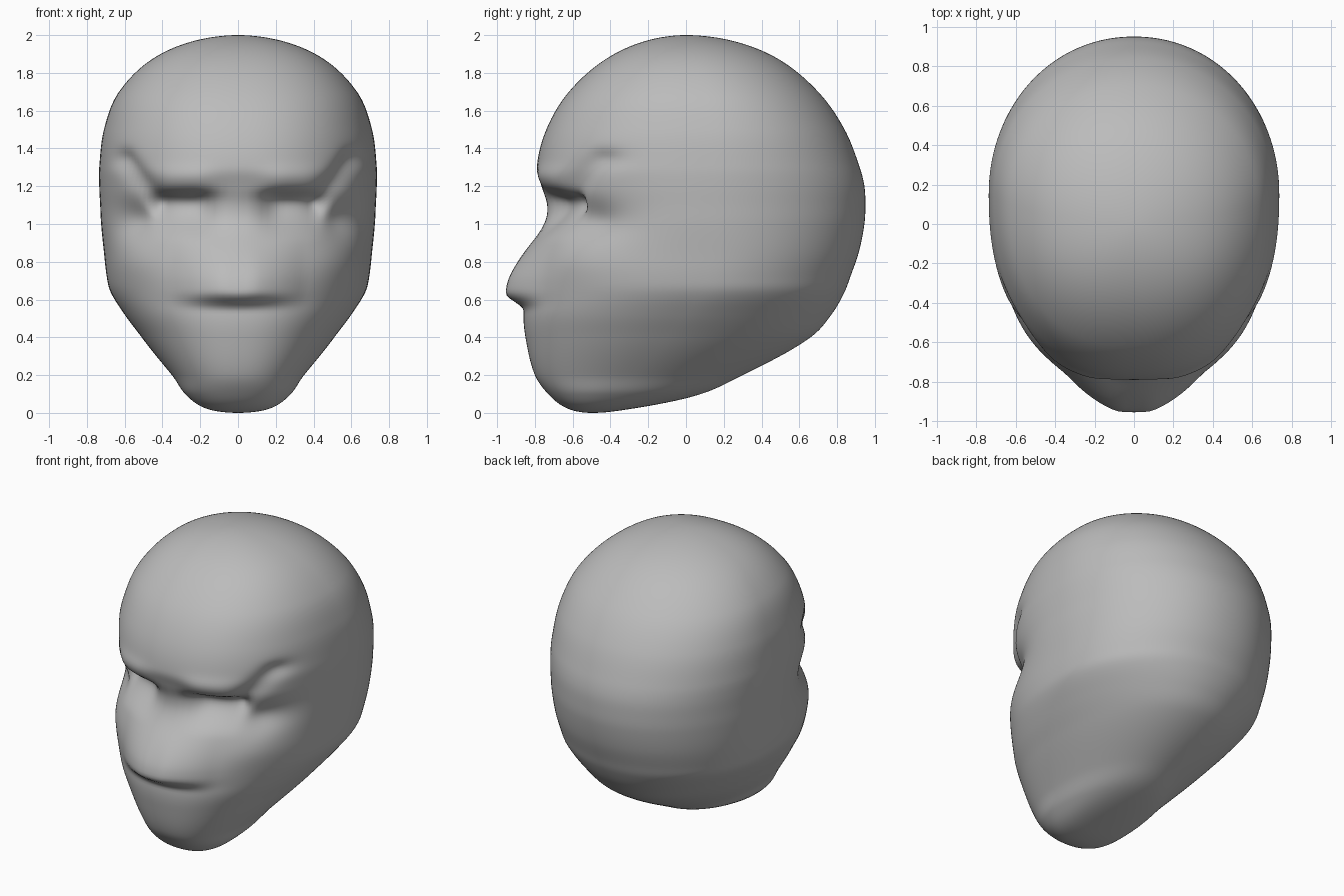
import bpy, bmesh, math

cube = bpy.data.objects.get("Cube")
if cube:
    bpy.data.objects.remove(cube, do_unlink=True)

SEGMENTS, LEVELS = 144, 170

# Head contour by height: z, front y, back y, half width, y of widest point
CONTOUR = [
    (0, -.5, -.5, 0, -.5),
    (.02, -.62, -.3, .16, -.47),
    (.1, -.73, .08, .28, -.4),
    (.2, -.8, .3, .35, -.3),
    (.4, -.85, .66, .51, -.1),
    (.52, -.86, .77, .6, 0),
    (.64, -.84, .84, .675, .1),
    (.72, -.83, .87, .695, .12),
    (.85, -.8, .915, .71, .15),
    (1, -.745, .945, .725, .15),
    (1.1, -.735, .95, .73, .15),
    (1.2, -.765, .945, .735, .15),
    (1.3, -.79, .92, .735, .15),
    (1.5, -.74, .84, .71, .14),
    (1.7, -.62, .7, .63, .1),
    (1.9, -.38, .44, .41, .04),
    (2, 0, 0, 0, 0),
]


def height_to_turn(z):
    return math.acos(1 - z) / math.pi


KNOTS = [height_to_turn(row[0]) for row in CONTOUR]


def tangent(i, k):
    a, b = max(i - 1, 0), min(i + 1, len(KNOTS) - 1)
    return (CONTOUR[b][k] - CONTOUR[a][k]) / (KNOTS[b] - KNOTS[a])


def contour_at(t):
    """Smooth Hermite interpolation of the contour rows."""
    i = max(j for j in range(len(KNOTS) - 1) if KNOTS[j] <= t)
    h = KNOTS[i + 1] - KNOTS[i]
    u = (t - KNOTS[i]) / h
    s = u * u * (3 - 2 * u)
    return [CONTOUR[i][k] * (1 - s) + CONTOUR[i + 1][k] * s
            + h * u * (1 - u) * ((1 - u) * tangent(i, k) - u * tangent(i + 1, k))
            for k in range(1, 5)]


def ramp(a, b, v):
    u = min(max((v - a) / (b - a), 0), 1)
    return u * u * (3 - 2 * u)


def bump(v, centre, radius):
    return math.exp(-((v - centre) / radius) ** 2)


def groove(x, z, a, b, radius):
    """Soft falloff around a line in the front plane."""
    dx, dz = b[0] - a[0], b[1] - a[1]
    u = ((x - a[0]) * dx + (z - a[1]) * dz) / (dx * dx + dz * dz)
    u = min(max(u, 0), 1)
    return bump(math.hypot(x - a[0] - u * dx, z - a[1] - u * dz), 0, radius)


def forward_relief(x, z):
    """How far the face is pushed forward (positive) or back."""
    # nose wedge with its overhanging lower edge
    peak = max(0, 1 - (math.hypot(x, .03) - .03) / .32)
    nose = .115 * peak * ramp(1.06, .64, z) * ramp(.54, .635, z)
    # ledge running sideways from the nose
    ledge = .025 * ramp(.55, .15, x) * ramp(.56, .66, z) * ramp(.95, .7, z)
    # eye socket: sharp under the brow, fading down the cheek
    across = ramp(.06, .22, x) * ramp(.52, .38, x)
    socket = .1 * across * ramp(1.2, 1.12, z) * ramp(.9, 1.11, z)
    # brow ridge
    brow = .025 * bump(z, 1.24, .06) * ramp(.55, .35, x) * ramp(.05, .25, x)
    return nose + ledge * ramp(0, .1, x) - socket + brow


def side_relief(x, z):
    """Hollows beside the eye and under the temple."""
    temple = .035 * groove(x, z, (.43, 1.12), (.6, 1.34), .05)
    hollow = .05 * bump(x, .54, .1) * bump(z, 1.02, .09)
    cheek = .015 * bump(x, .52, .14) * bump(z, .8, .1)
    return cheek - hollow - temple


def head_point(t, angle):
    z = 1 - math.cos(math.pi * t)
    front, back, width, mid = contour_at(t)
    c, s = math.cos(angle), math.sin(angle)
    power = 2 / (2.3 if s < 0 else 2.06)
    x = width * math.copysign(abs(c) ** power, c)
    reach = (mid - front) if s < 0 else (back - mid)
    y = mid + reach * math.copysign(abs(s) ** power, s)
    if s < 0:
        facing = ramp(0, .5, -s)
        y -= forward_relief(abs(x), z) * facing
        push = side_relief(abs(x), z) * facing
        x, y = x + push * c, y + push * s
    return x, y, z


# Head skin: stacked rings closed by a pole at chin and crown
bm = bmesh.new()
rings = []
for level in range(1, LEVELS):
    rings.append([bm.verts.new(head_point(level / LEVELS, math.tau * i / SEGMENTS))
                  for i in range(SEGMENTS)])
chin = bm.verts.new((0, -.5, 0))
crown = bm.verts.new((0, 0, 2))
for i in range(SEGMENTS):
    j = (i + 1) % SEGMENTS
    for low, high in zip(rings, rings[1:]):
        bm.faces.new((low[i], low[j], high[j], high[i]))
    bm.faces.new((chin, rings[0][j], rings[0][i]))
    bm.faces.new((crown, rings[-1][i], rings[-1][j]))
bmesh.ops.recalc_face_normals(bm, faces=bm.faces)
mesh = bpy.data.meshes.new("head")
bm.to_mesh(mesh)
bm.free()
mesh.shade_smooth()
head = bpy.data.objects.new("head", mesh)
bpy.context.collection.objects.link(head)

# Soften the sculpted creases a little
soften = head.modifiers.new("soften", 'SMOOTH')
soften.factor = .5
soften.iterations = 3

# Plain grey clay
clay = bpy.data.materials.new("grey_clay")
clay.use_nodes = True
grey = (.5, .5, .5, 1)
clay.diffuse_color = grey
clay.node_tree.nodes["Principled BSDF"].inputs["Base Color"].default_value = grey
mesh.materials.append(clay)
